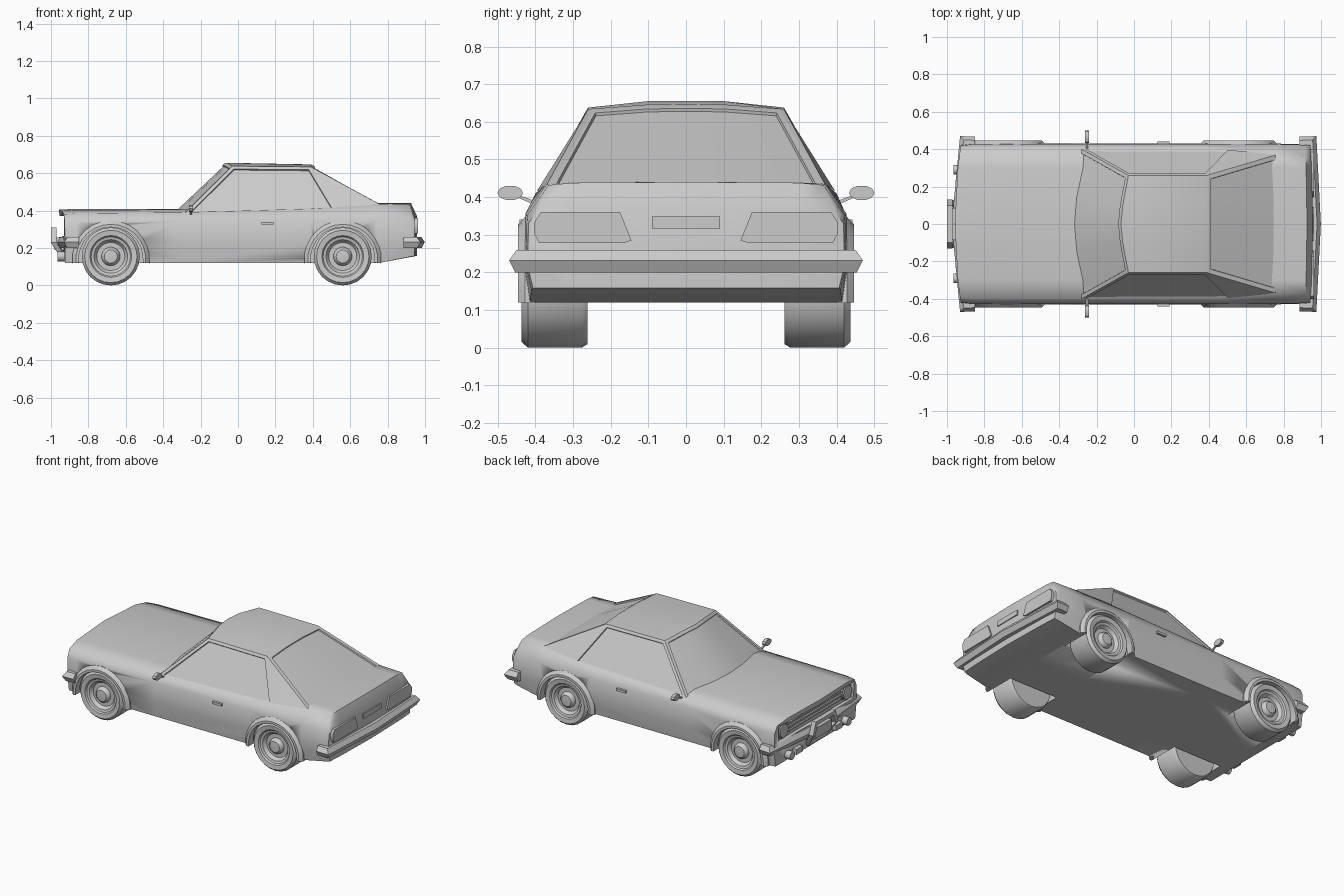
import bpy, bmesh, math

if "Cube" in bpy.data.objects:
    bpy.data.objects.remove(bpy.data.objects["Cube"])

grey = bpy.data.materials.new("light grey")
grey.diffuse_color = (0.6, 0.6, 0.6, 1)
grey.use_nodes = True
grey.node_tree.nodes["Principled BSDF"].inputs["Base Color"].default_value = grey.diffuse_color


def finish(name, bm, angle=35):
    me = bpy.data.meshes.new(name)
    bm.to_mesh(me)
    bm.free()
    ob = bpy.data.objects.new(name, me)
    bpy.context.collection.objects.link(ob)
    me.materials.append(grey)
    activate(ob)
    if angle:
        bpy.ops.object.shade_smooth_by_angle(angle=math.radians(angle))
    return ob


def activate(ob):
    bpy.ops.object.select_all(action='DESELECT')
    ob.select_set(True)
    bpy.context.view_layer.objects.active = ob


def loft(name, rings, loop=False, caps=None, angle=35):
    """Skin closed rings of points; loop joins last ring to first."""
    bm = bmesh.new()
    vs = [[bm.verts.new(p) for p in r] for r in rings]
    n, m = len(rings[0]), len(rings)
    for i in range(m if loop else m - 1):
        a, b = vs[i], vs[(i + 1) % m]
        for j in range(n):
            k = (j + 1) % n
            bm.faces.new((a[j], a[k], b[k], b[j]))
    if not loop:
        for r in (vs[0], vs[-1]):
            for c in caps or [range(n)]:
                bm.faces.new([r[i] for i in c])
    bmesh.ops.recalc_face_normals(bm, faces=bm.faces[:])
    return finish(name, bm, angle)


def prism(name, x0, x1, pts, s=1):
    return loft(name, [[(x, s * y, z) for y, z in pts] for x in (x0, x1)])


def rect(y0, y1, z0, z1):
    return [(y0, z0), (y1, z0), (y1, z1), (y0, z1)]


def disc(y, z, ry, rz, n=16):
    return [(y + ry * math.cos(2 * math.pi * i / n), z + rz * math.sin(2 * math.pi * i / n)) for i in range(n)]


def revolve(name, cx, cz, s, prof, n=24):
    """Spin (radius, y) profile around a y axis."""
    bm = bmesh.new()
    rings = []
    for r, y in prof:
        rings.append([bm.verts.new((cx + r * math.cos(2 * math.pi * i / n), s * y,
                                    cz + r * math.sin(2 * math.pi * i / n))) for i in range(n)])
    for a, b in zip(rings, rings[1:]):
        for j in range(n):
            k = (j + 1) % n
            bm.faces.new((a[j], a[k], b[k], b[j]))
    bm.faces.new(rings[0])
    bm.faces.new(rings[-1])
    bmesh.ops.recalc_face_normals(bm, faces=bm.faces[:])
    return finish(name, bm)


# Lower body: x, bottom z, width, flank top z, shoulder y, shoulder z, centre z, bow
stations = [
    (-0.925, .12, .98, .335, .395, .38, .405, -.033),
    (-0.86, .12, 1, .34, .40, .385, .41, 0),
    (-0.30, .12, 1, .345, .40, .39, .41, 0),
    (0.39, .12, 1, .35, .40, .41, .43, 0),
    (0.75, .12, 1, .355, .37, .435, .44, 0),
    (0.915, .152, .99, .35, .365, .432, .44, .01),
    (0.942, .158, .98, .33, .40, .355, .37, .015)]
rings = []
for x, zb, w, zf, ys, zs, zc, bow in stations:
    half = [(0, zb), (.3, zb), (.415 * w, zb), (.43 * w, .22), (.427 * w, zf),
            (ys, zs), (.3, zs + .75 * (zc - zs)), (0, zc)]
    full = half + [(-y, z) for y, z in half[-2:0:-1]]
    rings.append([(x + (bow * (1 - (y / .43) ** 2) if z > .3 or bow > 0 else 0), y, z) for y, z in full])
body = loft("body", rings, angle=55,
            caps=[(0, 1, 6, 7), (1, 2, 3, 4, 5, 6), (0, 7, 8, 13), (13, 8, 9, 10, 11, 12)])

# Cut wheel wells and grille recess
AXLES = (-0.68, 0.56)
cutters = [revolve("well_cutter", x, .145, s, [(.177, .24), (.177, .6)]) for x in AXLES for s in (1, -1)]
cutters.append(prism("grille_cutter", -1.1, -.912, rect(-.385, .385, .265, .372)))
for c in cutters:
    c.hide_render = True
    mod = body.modifiers.new("cut", 'BOOLEAN')
    mod.operation, mod.solver, mod.object = 'DIFFERENCE', 'EXACT', c
    activate(body)
    bpy.ops.object.modifier_apply(modifier=mod.name)
    bpy.data.objects.remove(c)

# Cabin with recessed windows
bm = bmesh.new()
cache = {}


def V(p, s):
    key = (p[0], p[1] * s, p[2])
    if key not in cache:
        cache[key] = bm.verts.new(key)
    return cache[key]


W = [(-.335, 0, .405), (-.322, .15, .403), (-.28, .40, .39)]   # windscreen base
F = [(-.07, 0, .656), (-.06, .1, .655), (-.03, .26, .638)]      # roof front
R = [(.39, 0, .647), (.39, .1, .646), (.39, .26, .634)]         # roof rear
T = [(.765, 0, .438), (.765, .15, .438), (.76, .37, .433)]      # tail
B = (.52, .395, .418)                                           # side window rear base
front, rear, sides = [], [], []
for s in (1, -1):
    def face(*p):
        p = list(dict.fromkeys(p))
        return bm.faces.new([V(q, s) for q in (p if s > 0 else p[::-1])])
    for i in (0, 1):
        front.append(face(W[i], F[i], F[i + 1], W[i + 1]))
        face(F[i], R[i], R[i + 1], F[i + 1])
        rear.append(face(R[i], T[i], T[i + 1], R[i + 1]))
    sides.append(face(W[2], F[2], R[2], B))
    face(B, R[2], T[2])
bmesh.ops.recalc_face_normals(bm, faces=bm.faces[:])
bm.normal_update()
if front[0].normal.z < 0:
    bmesh.ops.reverse_faces(bm, faces=bm.faces[:])
    bm.normal_update()
for region, t in ((front, .02), (rear, .024), (sides[:1], .018), (sides[1:], .018)):
    bmesh.ops.inset_region(bm, faces=region, thickness=t, depth=0, use_even_offset=True)
    bmesh.ops.inset_region(bm, faces=region, thickness=.002, depth=-.008, use_even_offset=True)
finish("cabin", bm, 30)

# Wheels, arches, mirrors, door handles and paired lights
tyre = [(.004, .428), (.035, .426), (.046, .416), (.05, .4), (.075, .4), (.09, .42), (.105, .424),
        (.112, .433), (.14, .437), (.155, .42), (.155, .277), (.146, .262), (.004, .262)]
for s in (1, -1):
    for x in AXLES:
        revolve("wheel", x, .155, s, tyre)
        arch = []
        for i in range(15):
            a = math.radians(-6 + 192 * i / 14)
            arch.append([(x + r * math.cos(a), s * y, .14 + r * math.sin(a))
                         for r, y in ((.172, .40), (.172, .447), (.187, .447), (.207, .428), (.207, .40))])
        loft("wheel_arch", arch)
    prism("mirror", -.262, -.24, disc(.467, .411, .034, .02, 10), s)
    prism("mirror_stalk", -.256, -.246, [(.39, .385), (.40, .378), (.445, .398), (.445, .406)], s)
    prism("door_handle", .125, .19, rect(.42, .442, .325, .34), s)
    prism("tail_light", .93, .962, [(.145, .285), (.175, .36), (.385, .36), (.402, .335), (.402, .30), (.39, .278), (.165, .278)], s)
    prism("headlight", -.93, -.905, disc(.325, .32, .043, .043), s)
    prism("headlight_ring", -.922, -.905, disc(.325, .32, .05, .05), s)
    prism("fog_light", -.965, -.90, disc(.29, .155, .026, .026, 12), s)
    prism("turn_light", -.955, -.90, rect(.17, .235, .137, .172), s)

# Grille bars and number plates
for z in (.295, .32, .345):
    prism("grille_bar", -.922, -.905, rect(-.27, .27, z - .005, z + .005))
prism("rear_plate", .94, .962, rect(-.09, .09, .317, .349))
prism("front_plate", -.982, -.95, rect(-.085, .085, .19, .255))


# Wrap-around bumpers, swept in plan with a ridged section
def bumper(name, path):
    sec = [(-.03, .20), (.004, .20), (.02, .232), (0, .26), (-.03, .26)]
    full = path + [(x, -y, dx, -dy) for x, y, dx, dy in path[-2::-1]]
    loft(name, [[(x + dx * o, y + dy * o, z) for o, z in sec] for x, y, dx, dy in full], angle=25)


bumper("rear_bumper", [(.885, .447, 0, 1), (.955, .45, 1, 1), (.979, 0, 1, 0)])
bumper("front_bumper", [(-.85, .447, 0, 1), (-.91, .45, -1, 1), (-.955, 0, -1, 0)])

# Six-sided loop in the middle of the front bumper, lower half leaning back
loop = []
for y, z in [(-.13, .23), (-.1, .31), (.1, .31), (.13, .23), (.09, .135), (-.09, .135)]:
    x = -1 + max(0, .21 - z) * .8
    yi, zi = y * .82, .225 + (z - .225) * .72
    loop.append([(x, y, z), (x + .03, y, z), (x + .03, yi, zi), (x, yi, zi)])
loft("bumper_loop", loop, loop=True, angle=25)
